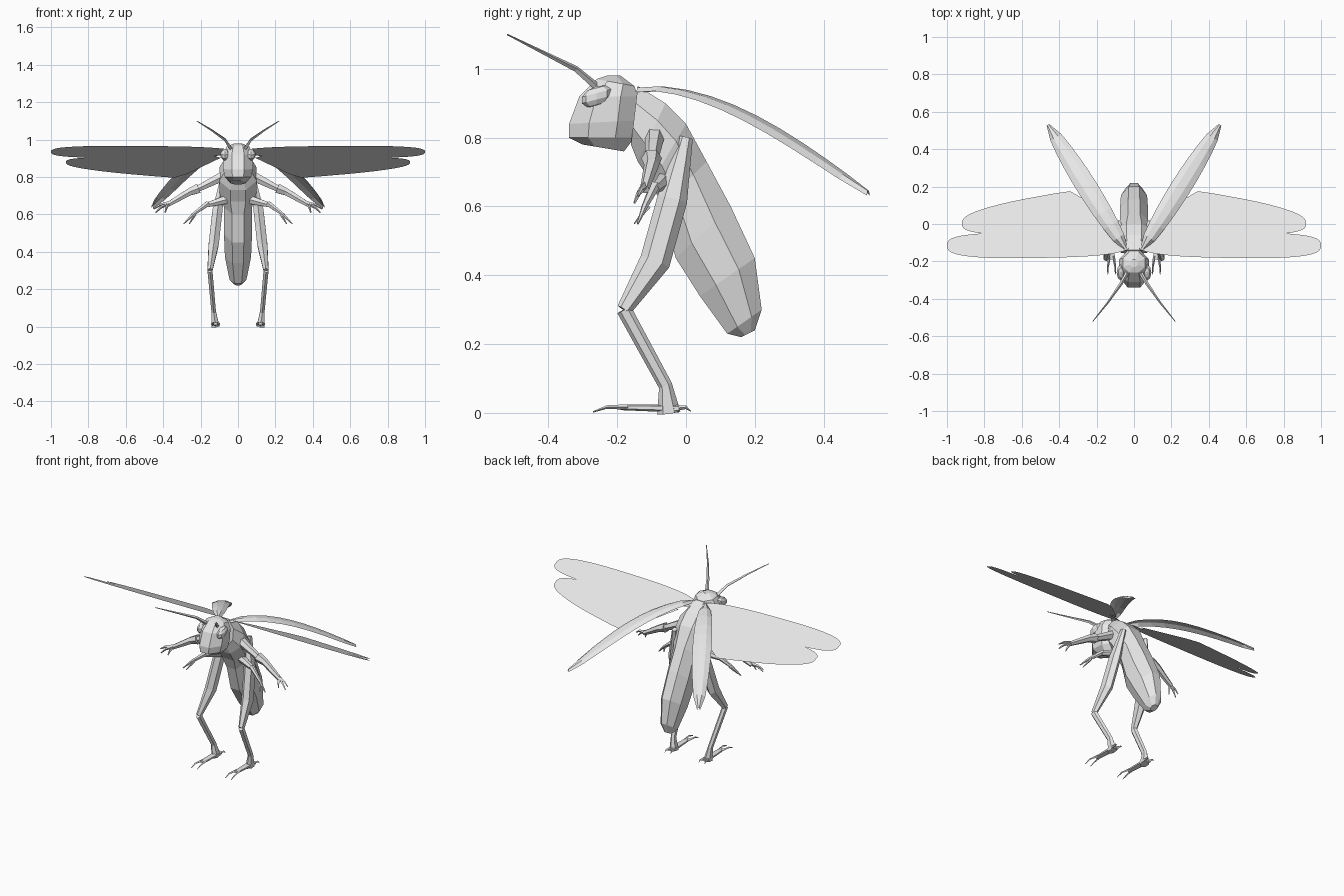
import bpy, bmesh, math
from mathutils import Vector

cube = bpy.data.objects.get("Cube")
if cube:
    bpy.data.objects.remove(cube, do_unlink=True)

grey = bpy.data.materials.new("pale_grey")
grey.use_nodes = True
grey.diffuse_color = (.8, .8, .8, 1)
shader = grey.node_tree.nodes["Principled BSDF"]
shader.inputs["Base Color"].default_value = grey.diffuse_color


def finish(name, bm, mirror=True):
    mesh = bpy.data.meshes.new(name)
    bm.to_mesh(mesh)
    bm.free()
    mesh.materials.append(grey)
    obj = bpy.data.objects.new(name, mesh)
    bpy.context.scene.collection.objects.link(obj)
    if mirror:
        obj.modifiers.new("other_side", 'MIRROR').use_mirror_merge = False


def skin(bm, rings):
    """Join rings of points into a capped tube."""
    loops = [[bm.verts.new(point) for point in ring] for ring in rings]
    sides = len(loops[0])
    for lower, upper in zip(loops, loops[1:]):
        for i in range(sides):
            j = (i + 1) % sides
            bm.faces.new((lower[i], lower[j], upper[j], upper[i]))
    bm.faces.new(loops[0][::-1])
    bm.faces.new(loops[-1])
    bmesh.ops.recalc_face_normals(bm, faces=bm.faces)


def trunk(name, stations, sides=8):
    """Flat-sided loft; each station: front y, z, back y, z, half width."""
    rings = []
    outset = 1 / math.cos(math.pi / sides)
    angles = [math.tau * (i + .5) / sides for i in range(sides)]
    for front_y, front_z, back_y, back_z, width in stations:
        front, back = Vector((0, front_y, front_z)), Vector((0, back_y, back_z))
        middle, half = (front + back) / 2, (back - front) / 2 * outset
        across = Vector((width * outset, 0, 0))
        rings.append([middle + half * math.cos(a) + across * math.sin(a) for a in angles])
    bm = bmesh.new()
    skin(bm, rings)
    finish(name, bm, mirror=False)


def limb(bm, points, thick, tip, bulge=0, flat=1, ref=Vector((0, 1, 0)), sides=6):
    """Tapering tube along a path, swollen in the middle by bulge."""
    path = [Vector(point) for point in points]
    last = len(path) - 1
    rings = []
    for i, point in enumerate(path):
        t = i / last
        radius = thick + (tip - thick) * t + bulge * math.sin(math.pi * t)
        along = (path[min(i + 1, last)] - path[max(i - 1, 0)]).normalized()
        u = (ref - along * ref.dot(along)).normalized() * radius
        v = along.cross(u) * flat
        angles = [math.tau * j / sides for j in range(sides)]
        rings.append([point + u * math.cos(a) + v * math.sin(a) for a in angles])
    skin(bm, rings)


up = Vector((0, 0, 1))

# Thorax and abdomen
trunk("body", [
    (-.16, .78, -.14, .95, .07), (-.14, .73, -.06, .9, .1), (-.1, .67, 0, .84, .1),
    (-.07, .6, .06, .73, .075), (-.03, .45, .13, .6, .075), (.04, .34, .2, .45, .07),
    (.12, .23, .22, .3, .045), (.16, .22, .2, .24, .02)])

# Head
trunk("head", [
    (-.3, .78, -.18, .76, .04), (-.34, .8, -.15, .8, .07), (-.34, .84, -.14, .85, .08),
    (-.31, .92, -.14, .92, .08), (-.26, .97, -.15, .95, .06), (-.23, .98, -.19, .98, .02)])

# Eyes
bm = bmesh.new()
bmesh.ops.create_uvsphere(bm, u_segments=8, v_segments=5, radius=.03)
for vert in bm.verts:
    x, y, z = vert.co
    vert.co = Vector((.07, -.26, .92)) + Vector((x * .8, y * 1.5, z + y * .4))
finish("eyes", bm)

# Antennae
bm = bmesh.new()
limb(bm, [(.03, -.25, .94), (.07, -.32, 1), (.14, -.42, 1.05), (.22, -.52, 1.1)],
     .012, .002, ref=up, sides=4)
finish("antennae", bm)

# Hind legs: swollen thigh, then a shin flaring at the ankle
bm = bmesh.new()
limb(bm, [(.08, 0, .8), (.11, -.04, .62), (.13, -.09, .44), (.15, -.18, .3)],
     .02, .022, bulge=.027, flat=.7)
limb(bm, [(.15, -.18, .3), (.13, -.06, .08), (.12, -.05, 0)], .022, .034, bulge=-.008, flat=.7)
finish("hind_legs", bm)

# Feet with two clawed toes and two heel spurs
bm = bmesh.new()
limb(bm, [(.12, -.02, .013), (.12, -.19, .016)], .012, .008, flat=2, ref=up)
for side in (-1, 1):
    inner, outer = .12 + side * .01, .12 + side * .02
    limb(bm, [(inner, -.17, .017), (outer, -.23, .017), (outer, -.27, .003)],
         .008, .002, ref=up, sides=4)
    limb(bm, [(inner, -.03, .014), (outer, 0, .016), (outer, .014, .005)],
         .009, .001, ref=up, sides=4)
finish("feet", bm)

# Front arms with three claws
bm = bmesh.new()
limb(bm, [(.07, -.09, .81), (.23, -.1, .73)], .03, .018)
limb(bm, [(.21, -.1, .74), (.26, -.1, .72), (.38, -.12, .65)], .03, .014)
wrist = Vector((.37, -.12, .66))
for reach in ((.08, -.02, -.03), (.07, -.03, -.05), (.02, -.03, -.05)):
    claw = Vector(reach)
    limb(bm, [wrist, wrist + claw * .6 + up * .008, wrist + claw], .011, .003, sides=4)
finish("front_arms", bm)

# Middle arms
bm = bmesh.new()
limb(bm, [(.06, -.06, .68), (.17, -.09, .65)], .026, .014)
limb(bm, [(.16, -.09, .66), (.24, -.12, .6), (.29, -.14, .55)], .016, .003)
limb(bm, [(.23, -.11, .6), (.26, -.15, .55)], .008, .002, sides=4)
finish("middle_arms", bm)

# Forewings: long arched blades swept back
bm = bmesh.new()
root, tip = Vector((.04, -.14, .94)), Vector((.46, .53, .64))
across = (tip - root).cross(up).normalized()
steps = 10
rows = []
for i in range(steps + 1):
    t = i / steps
    middle = root.lerp(tip, t) + up * .07 * math.sin(math.pi * t ** .8)
    width = .008 + .047 * math.sqrt(abs(math.sin(math.pi * t)))
    rows.append([bm.verts.new(middle + across * width * s + up * .016 * (.5 - s * s))
                 for s in (-1, -.4, .4, 1)])
for a, b in zip(rows, rows[1:]):
    for i in range(len(a) - 1):
        bm.faces.new((a[i], a[i + 1], b[i + 1], b[i]))
finish("forewings", bm)


# Hindwings: two rounded lobes on one sloping plane, meeting at a notch
def rounded(value):
    return math.copysign(abs(value) ** (2 / 3), value)


def front_lobe(c, s):
    x = .51 + .49 * c
    return x, -.115 + .072 * s * x ** .12


def rear_lobe(c, s):
    x = .5 + .42 * c
    depth = .24 - .18 * x if s > 0 else .06 if c > 0 else .1
    return x, min(depth * s, x - .14)


bm = bmesh.new()
for lobe in (front_lobe, rear_lobe):
    points = 40
    rim = []
    for i in range(points):
        a = math.tau * (i + .5) / points
        x, y = lobe(rounded(math.cos(a)), rounded(math.sin(a)))
        rim.append(bm.verts.new((x, y, .88 - .475 * y)))
    bm.faces.new(rim)
bmesh.ops.triangulate(bm, faces=bm.faces)
finish("hindwings", bm)
